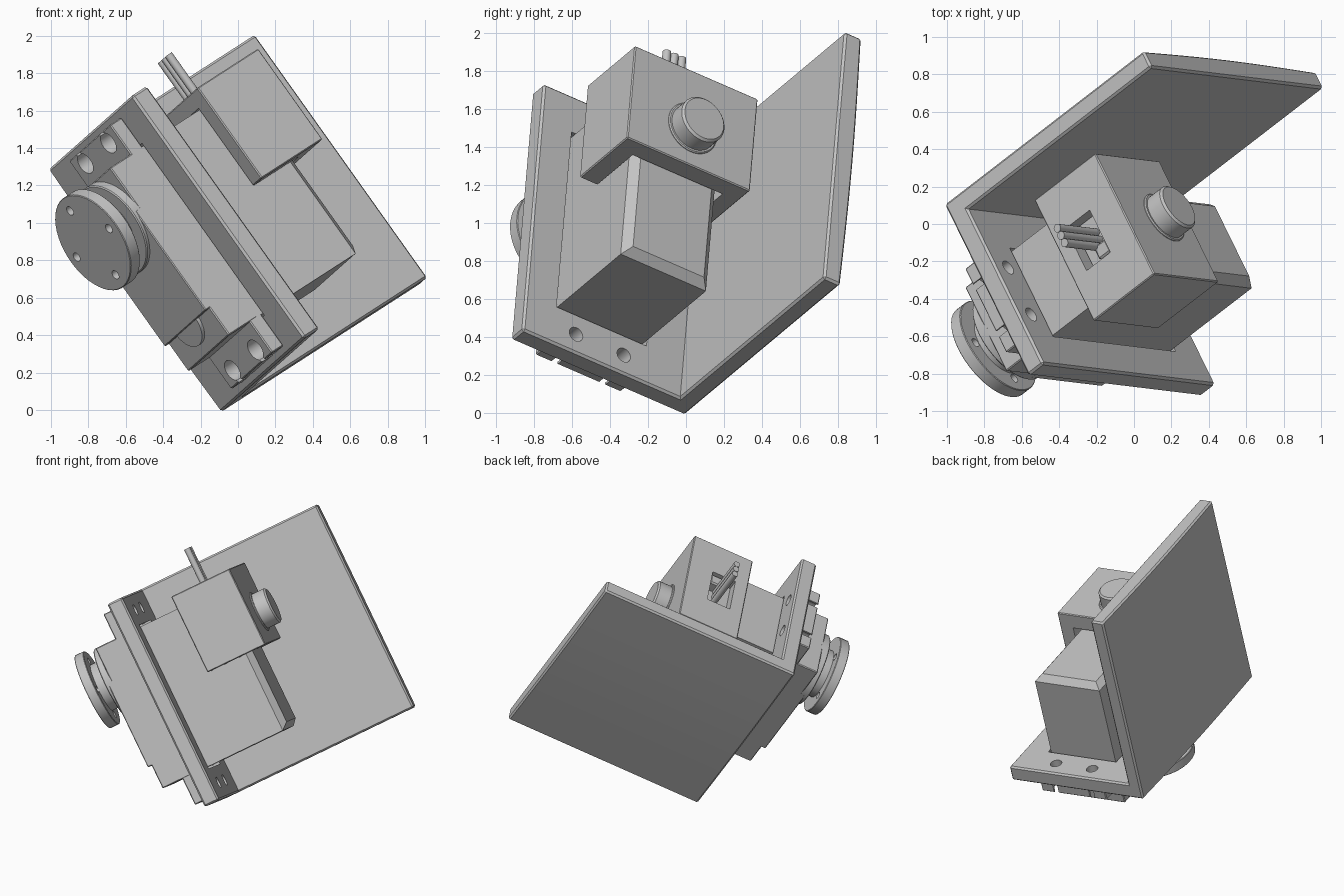
import bpy, bmesh
from math import radians, sin, cos, pi
from mathutils import Matrix, Vector

if "Cube" in bpy.data.objects:
    bpy.data.objects.remove(bpy.data.objects["Cube"])

grey = bpy.data.materials.new("plain grey")
grey.use_nodes = True
GREY = (0.55, 0.55, 0.55, 1)
grey.diffuse_color = GREY
grey.node_tree.nodes["Principled BSDF"].inputs["Base Color"].default_value = GREY

# Tilted frame: X along the bracket fold, Y towards the free edge of the servo plate,
# Z along the servo shaft
ax = Vector((-.578, .070, .813)).normalized()
az = Vector((.705, .544, .456))
az = (az - ax * az.dot(ax)).normalized()
ay = az.cross(ax)
FRAME = Matrix.Translation((-.09, 0, 0)) @ Matrix((ax, ay, az)).transposed().to_4x4()


def finish(name, bm, bevel=0, rim_z=None):
    # rim_z limits the bevel to edges lying at that Z
    bmesh.ops.recalc_face_normals(bm, faces=bm.faces)
    if bevel:
        edges = [e for e in bm.edges if e.calc_face_angle(0) > 0.8
                 and (rim_z is None or all(abs(v.co.z - rim_z) < 1e-4 for v in e.verts))]
        bmesh.ops.bevel(bm, geom=edges, offset=bevel, segments=1, affect='EDGES')
    me = bpy.data.meshes.new(name)
    bm.to_mesh(me)
    bm.free()
    me.materials.append(grey)
    ob = bpy.data.objects.new(name, me)
    bpy.context.collection.objects.link(ob)
    ob.matrix_world = FRAME
    return ob


def box(name, x, y, z, bevel=0, rim_z=None):
    bm = bmesh.new()
    bmesh.ops.create_cube(bm, size=1)
    for v in bm.verts:
        v.co = [a + (b - a) * (c + .5) for (a, b), c in zip((x, y, z), v.co)]
    return finish(name, bm, bevel, rim_z)


def cyl(name, x, y, z, r, bevel=0, sides=40, along_x=False):
    # z is the axial range; along_x turns the axis to X, with x as the Z place
    bm = bmesh.new()
    bmesh.ops.create_cone(bm, cap_ends=True, segments=sides, radius1=r, radius2=r, depth=z[1] - z[0])
    bmesh.ops.translate(bm, verts=bm.verts, vec=(0, 0, sum(z) / 2))
    for v in bm.verts:
        a, b, c = v.co
        v.co = (c, y + a, x + b) if along_x else (x + a, y + b, c)
    return finish(name, bm, bevel)


def select(ob):
    bpy.ops.object.select_all(action='DESELECT')
    ob.select_set(True)
    bpy.context.view_layer.objects.active = ob


def cut(ob, cutters):
    for c in cutters:
        mod = ob.modifiers.new("cut", 'BOOLEAN')
        mod.operation, mod.solver, mod.object = 'DIFFERENCE', 'EXACT', c
        select(ob)
        bpy.ops.object.modifier_apply(modifier=mod.name)
        bpy.data.objects.remove(c)


X0, X1, MID, SHAFT, THICK = -.01, 1.586, .618, 1.075, .104
BODY_X, BODY_Y = (.24, 1.342), (.35, .886)
screws = [(x, MID + s * .15) for x in (.107, 1.467) for s in (-1, 1)]

# Bracket: back plate with a gently bowed outer face
bm = bmesh.new()
bow = [(X0 + (X1 - X0) * i / 12, -.014 * sin(pi * i / 12)) for i in range(13)]
ring = [bm.verts.new((x, y, -.012)) for x, y in bow + [(X1, THICK), (X0, THICK)]]
face = bm.faces.new(ring)
side = bmesh.ops.extrude_face_region(bm, geom=[face])["geom"]
bmesh.ops.translate(bm, verts=[g for g in side if isinstance(g, bmesh.types.BMVert)], vec=(0, 0, 1.51))
back_plate = finish("back_plate", bm, .012)

# Bracket: servo plate with body cutout and screw holes
servo_plate = box("servo_plate", (X0, X1), (0, 1.093), (-.012, THICK), .012)
cut(servo_plate, [box("cutter", (.225, 1.357), (.335, .901), (-1, 1))]
    + [cyl("cutter", x, y, (-1, 1), .042, sides=24) for x, y in screws])

# Servo body, both sides of the plate
box("servo_body", BODY_X, BODY_Y, (-.05, .745), .045, .745)
box("servo_upper_case", BODY_X, BODY_Y, (-.258, .02), .006)

# Mounting ears with slots open to the ends
for name, x, out, sx in (("lower_ear", (.035, .25), -1, .107), ("upper_ear", (1.33, 1.535), 1, 1.467)):
    ear = box(name, x, BODY_Y, (-.1, -.013), .006)
    cuts = []
    for hx, hy in screws:
        if hx == sx:
            cuts.append(cyl("cutter", hx, hy, (-1, 1), .06, sides=24))
            cuts.append(box("cutter", sorted((hx, hx + out * .2)), (hy - .02, hy + .02), (-1, 1)))
    cut(ear, cuts)

# Gear cover with rounded ends, output neck and horn
box("gear_cover", (.42, SHAFT), BODY_Y, (-.288, -.24), .005)
cyl("gear_cover_end", .43, MID, (-.278, -.24), .125)
cyl("output_housing", SHAFT, MID, (-.31, -.24), .268, .006, 48)
cyl("output_neck", SHAFT, MID, (-.40, -.3), .18, .006, 48)
horn = cyl("horn_disc", SHAFT, MID, (-.452, -.38), .287, .004, 48)
cut(horn, [cyl("cutter", SHAFT + .21 * cos(a), MID + .21 * sin(a), (-1, 1), .026, sides=20)
           for a in (radians(90 * i) for i in range(4))])

# Rear cap over the servo end, with a wire window
cap = box("rear_cap", (.842, 1.438), (.235, 1.008), (.412, .874), .006)
cut(cap, [box("cutter", (0, 1.35), (.335, .90), (0, .76)),
          box("cutter", (1.2, 2), (.48, .75), (.51, .69))])

# Idler boss, in line with the horn
cyl("idler_boss_base", SHAFT, MID, (.86, .884), .15, .006)
cyl("idler_boss", SHAFT, MID, (.86, .99), .134, .012)

# Wires and their plug
box("wire_plug", (1.33, 1.425), (.66, .74), (.60, .69), .01)
for i in range(3):
    cyl("wire_%d" % (i + 1), .61, .565 + .047 * i, (1.33, 1.70), .023, 0, 16, True)

# Smooth round parts, keep hard edges sharp
for ob in list(bpy.context.scene.objects):
    if ob.type == 'MESH' and ob.data.materials and ob.data.materials[0] == grey:
        select(ob)
        bpy.ops.object.shade_smooth_by_angle(angle=radians(30))
